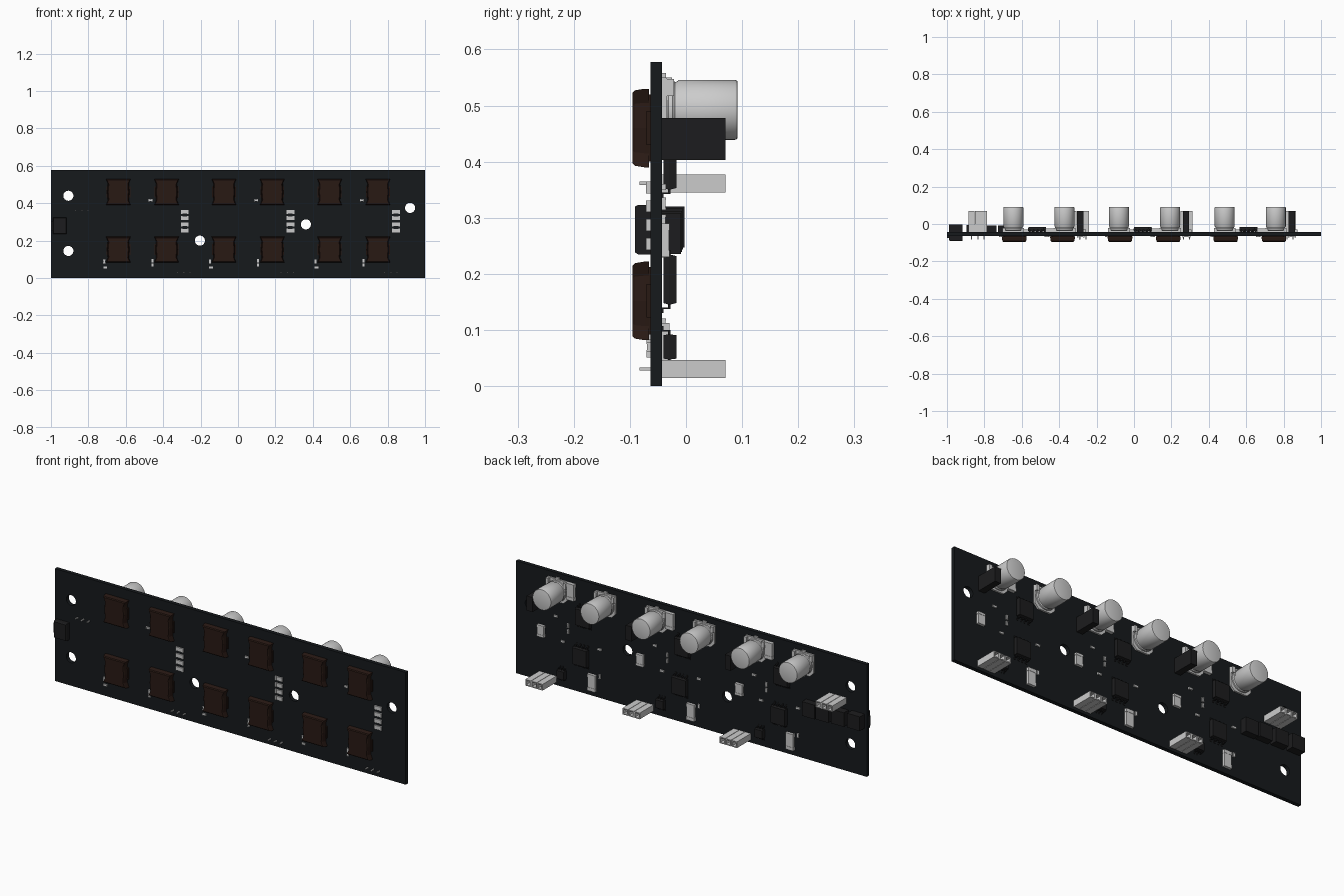
import bpy, bmesh, math
from mathutils import Vector

if "Cube" in bpy.data.objects:
    bpy.data.objects.remove(bpy.data.objects["Cube"])

FRONT, BACK = -0.063, -0.043      # board faces
STAGES = (0.0, 0.565, 1.13)       # three repeated circuit stages


def mat(name, c):
    m = bpy.data.materials.new(name)
    m.diffuse_color = (*c, 1)
    m.use_nodes = True
    m.node_tree.nodes["Principled BSDF"].inputs["Base Color"].default_value = m.diffuse_color
    return m


BOARD = mat("board_black", (0.008, 0.010, 0.012))
BLACK = mat("plastic_black", (0.012, 0.012, 0.013))
BROWN = mat("core_brown", (0.022, 0.010, 0.007))


def finish(bm, name, material=None, smooth=False):
    bmesh.ops.recalc_face_normals(bm, faces=bm.faces)
    me = bpy.data.meshes.new(name)
    bm.to_mesh(me)
    bm.free()
    ob = bpy.data.objects.new(name, me)
    bpy.context.collection.objects.link(ob)
    if material:
        me.materials.append(material)
    if smooth:
        bpy.ops.object.select_all(action='DESELECT')
        ob.select_set(True)
        bpy.context.view_layer.objects.active = ob
        bpy.ops.object.shade_smooth_by_angle(angle=math.radians(35))
    return ob


def add_box(bm, x, z, w, h, y0, y1):
    g = bmesh.ops.create_cube(bm, size=1)
    for v in g['verts']:
        v.co = Vector((x + v.co.x * w, (y0 + y1) / 2 + v.co.y * (y1 - y0), z + v.co.z * h))
    return g['verts']


def box(name, x, z, w, h, y0, y1, material=None):
    bm = bmesh.new()
    add_box(bm, x, z, w, h, y0, y1)
    return finish(bm, name, material)


def loft(bm, rings):
    rows = [[bm.verts.new(p) for p in r] for r in rings]
    n = len(rows[0])
    for a, b in zip(rows, rows[1:]):
        for i in range(n):
            bm.faces.new((a[i], a[(i + 1) % n], b[(i + 1) % n], b[i]))
    bm.faces.new(rows[0])
    bm.faces.new(rows[-1])


def lathe_y(bm, x, z, profile, n=40):
    loft(bm, [[(x + r * math.cos(2 * math.pi * i / n), y, z + r * math.sin(2 * math.pi * i / n))
               for i in range(n)] for r, y in profile])


# Circuit board with five mounting holes
board = box("circuit_board", 0, 0.289, 2, 0.578, FRONT, BACK, BOARD)
bm = bmesh.new()
for x, z in ((-0.907, 0.44), (-0.907, 0.145), (-0.204, 0.2), (0.363, 0.287), (0.92, 0.375)):
    lathe_y(bm, x, z, ((0.027, -0.1), (0.027, 0.0)), 32)
cutter = finish(bm, "hole_cutter")
cutter.hide_render = True
mod = board.modifiers.new("holes", 'BOOLEAN')
mod.object, mod.operation, mod.solver = cutter, 'DIFFERENCE', 'EXACT'
bpy.context.view_layer.objects.active = board
bpy.ops.object.modifier_apply(modifier="holes")
bpy.data.objects.remove(cutter)


# Inductor: waisted block tapering toward the front, on two thin side leads
def inductor(x, z):
    outline = [(0.066, 0.07), (0.056, 0.045), (0.06, 0), (0.056, -0.045), (0.066, -0.07)]
    outline += [(-a, -b) for a, b in outline]
    bm = bmesh.new()
    loft(bm, [[(x + a * s, y, z + b * s) for a, b in outline]
              for s, y in ((1, -0.066), (1, -0.074), (0.96, -0.091), (0.9, -0.095))])
    add_box(bm, x, z, 0.11, 0.12, -0.067, FRONT)
    for s in (-1, 1):
        add_box(bm, x + s * 0.056, z, 0.016, 0.06, -0.07, FRONT)
    finish(bm, "inductor", BROWN)


# Can capacitor: chamfered square base, grooved aluminium can
def can_capacitor(x, z=0.4925):
    h, c = 0.058, 0.022
    base = [(h, h), (-h, h), (-h, -h + c), (-h + c, -h), (h - c, -h), (h, -h + c)]
    bm = bmesh.new()
    loft(bm, [[(x + a, y, z + b) for a, b in base] for y in (BACK, -0.034)])
    for sx in (-1, 1):
        add_box(bm, x + sx * 0.05, z + 0.04, 0.016, 0.03, -0.034, -0.021)
    add_box(bm, x, z + 0.06, 0.02, 0.012, BACK, -0.036)
    finish(bm, "can_capacitor_base")
    bm = bmesh.new()
    lathe_y(bm, x, z, ((0.05, -0.034), (0.0535, -0.031), (0.0535, -0.024), (0.050, -0.02),
                       (0.050, -0.017), (0.0535, -0.012), (0.0535, 0.087), (0.052, 0.091), (0.049, 0.092)))
    finish(bm, "can_capacitor", None, True)


# Three-way socket header with pins poking through to the front
def header(x, z):
    bm = bmesh.new()
    for i in (-1, 0, 1):
        cx = x + i * 0.0335
        vs = add_box(bm, cx, z, 0.0315, 0.032, BACK, 0.07)
        bm.faces.ensure_lookup_table()
        end = [f for f in vs[0].link_faces] + [f for v in vs for f in v.link_faces]
        end = next(f for f in end if all(v.co.y > 0.06 for v in f.verts))
        bmesh.ops.inset_region(bm, faces=[end], thickness=0.007)
        hole = bmesh.ops.extrude_discrete_faces(bm, faces=[end])['faces'][0]
        for v in hole.verts:
            v.co.y -= 0.06
        add_box(bm, cx, z, 0.006, 0.006, -0.083, BACK)
    add_box(bm, x, z, 0.09, 0.022, BACK, 0.0)
    finish(bm, "pin_header")


# Chip with gull-wing legs above and below its body
def chip(x, z, w, h, top=-0.017, pins=4):
    bm = bmesh.new()
    mid = (BACK + top) / 2
    loft(bm, [[(x + a * w * s / 2, y, z + b * h * s / 2) for a, b in ((1, 1), (-1, 1), (-1, -1), (1, -1))]
              for s, y in ((0.93, BACK + 0.003), (1, mid), (0.93, top))])
    for i in range(pins):
        px = x + w * ((i + 0.5) / pins - 0.5)
        for s in (-1, 1):
            e = z + s * h / 2
            add_box(bm, px, e + s * 0.002, w * 0.1, 0.009, mid - 0.002, mid + 0.002)
            add_box(bm, px, e + s * 0.006, w * 0.1, 0.003, BACK, mid + 0.002)
            add_box(bm, px, e + s * 0.010, w * 0.1, 0.010, BACK, BACK + 0.003)
    finish(bm, "chip", BLACK)


# Small two-terminal part: slim body between slightly thicker end caps
def chip_part(name, x, z, w, h, face=BACK, depth=0.012):
    d = depth if face == BACK else -depth
    bm = bmesh.new()
    lo, hi = sorted((face, face + d))
    lo2, hi2 = sorted((face, face + d * 0.9))
    if w > h:
        add_box(bm, x, z, w * 0.6, h * 0.94, lo2, hi2)
        for s in (-1, 1):
            add_box(bm, x + s * w * 0.4, z, w * 0.2, h, lo, hi)
    else:
        add_box(bm, x, z, w * 0.94, h * 0.6, lo2, hi2)
        for s in (-1, 1):
            add_box(bm, x, z + s * h * 0.4, w, h * 0.2, lo, hi)
    finish(bm, name)


for o in STAGES:
    # Front side
    for x in (-0.64, -0.382):
        inductor(x + o, 0.46)
        inductor(x + o, 0.152)
    for k in range(4):
        chip_part("sense_resistor", -0.285 + o, 0.354 - k * 0.0335, 0.042, 0.021, FRONT, 0.008)
    for x, z, w, h in ((-0.715, 0.088, 0.011, 0.02), (-0.71, 0.057, 0.02, 0.011), (-0.458, 0.092, 0.011, 0.02),
                       (-0.458, 0.07, 0.011, 0.018), (-0.468, 0.416, 0.02, 0.011)):
        chip_part("front_chip_part", x + o, z, w, h, FRONT, 0.007)
    # Back side
    can_capacitor(-0.645 + o)
    can_capacitor(-0.372 + o)
    box("relay_block", -0.287 + o, 0.4405, 0.034, 0.075, BACK, 0.07, BLACK)
    header(-0.29 + o * 0.98, 0.0305)
    chip(-0.51 + o, 0.19, 0.085, 0.09)
    chip(-0.525 + o, 0.395, 0.085, 0.09)
    chip(-0.4 + o, 0.07, 0.045, 0.045, -0.017, 3)
    chip_part("film_capacitor", -0.45 + o, 0.508, 0.045, 0.085, BACK, 0.018)
    chip_part("film_capacitor", -0.568 + o, 0.07, 0.045, 0.085, BACK, 0.014)
    chip_part("diode", -0.278 + o, 0.26, 0.042, 0.06, BACK, 0.014)
    for x, z, w, h in ((-0.43, 0.325, 0.011, 0.022), (-0.43, 0.295, 0.011, 0.022), (-0.4, 0.235, 0.022, 0.011),
                       (-0.61, 0.25, 0.022, 0.011), (-0.61, 0.11, 0.011, 0.022), (-0.36, 0.355, 0.022, 0.011)):
        chip_part("back_chip_part", x + o, z, w, h, BACK, 0.007)

# Supply header and the row of black blocks at the left end
header(-0.835, 0.3615)
for i, x in enumerate((-0.952, -0.86, -0.77, -0.69)):
    box("power_block", x, 0.284 - i * 0.004, 0.072, 0.073, BACK, -0.003 - 0.002 * i, BLACK)
bm = bmesh.new()
loft(bm, [[(-0.952 + a * s, y, 0.279 + b * s) for a, b in ((0.036, 0.044), (-0.036, 0.044), (-0.036, -0.044), (0.036, -0.044))]
          for s, y in ((1, FRONT), (1, -0.085), (0.93, -0.091))])
add_box(bm, -0.975, 0.279, 0.05, 0.05, -0.075, FRONT)
finish(bm, "edge_connector", BLACK)
